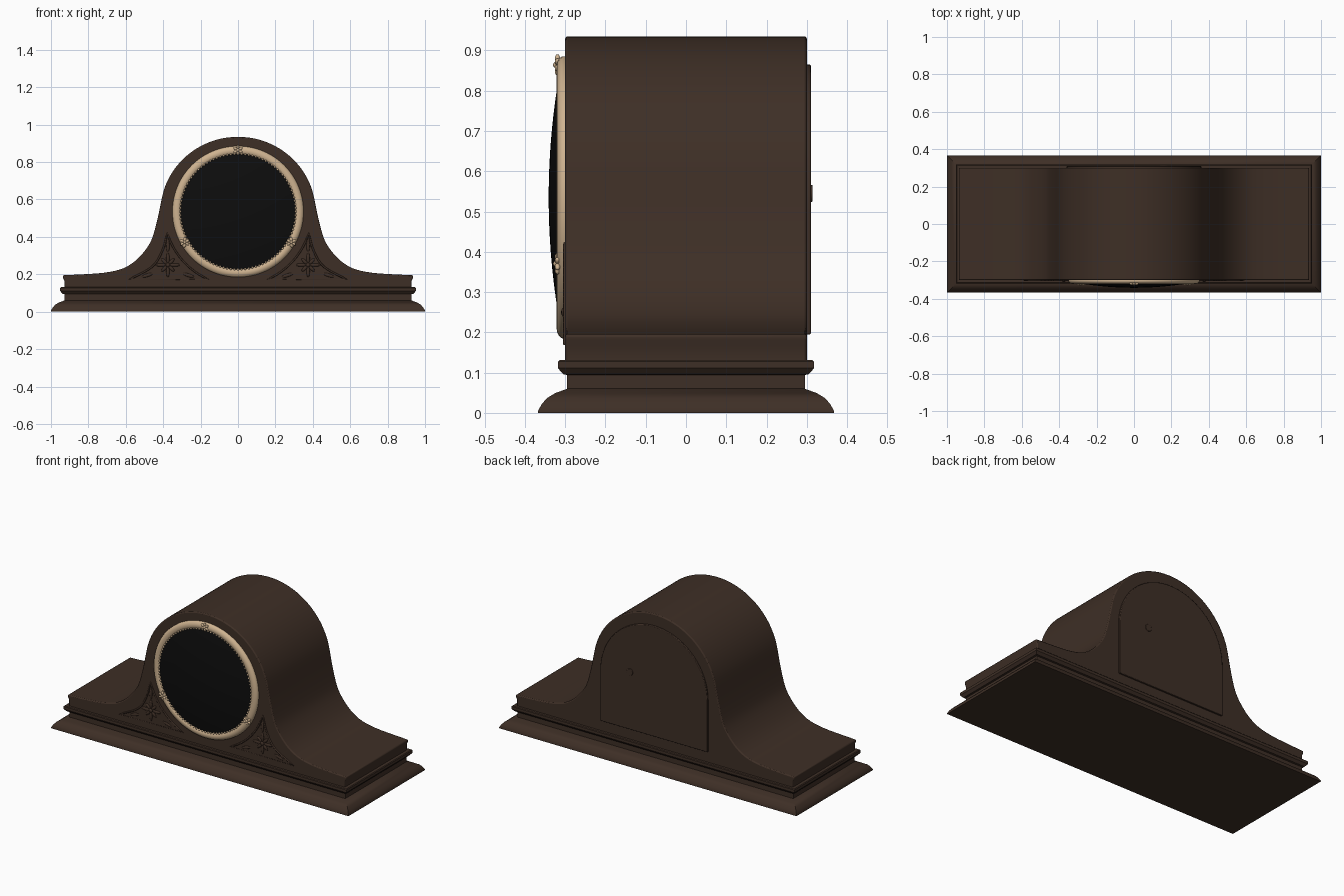
import bpy, bmesh
from math import sin, cos, pi, radians, atan2
from mathutils import Matrix, Vector

if "Cube" in bpy.data.objects:
    bpy.data.objects.remove(bpy.data.objects["Cube"])


def material(name, color):
    m = bpy.data.materials.new(name)
    m.use_nodes = True
    m.diffuse_color = (*color, 1)
    m.node_tree.nodes["Principled BSDF"].inputs["Base Color"].default_value = (*color, 1)
    return m


wood = material("dark wood", (0.048, 0.028, 0.019))
brass = material("pale brass", (0.62, 0.45, 0.28))
glass = material("black glass", (0.004, 0.004, 0.004))


def finish(name, bm, mat, bevel=0, angle=35):
    bmesh.ops.recalc_face_normals(bm, faces=bm.faces[:])
    mesh = bpy.data.meshes.new(name)
    bm.to_mesh(mesh)
    bm.free()
    mesh.materials.append(mat)
    ob = bpy.data.objects.new(name, mesh)
    bpy.context.collection.objects.link(ob)
    bpy.ops.object.select_all(action='DESELECT')
    ob.select_set(True)
    bpy.context.view_layer.objects.active = ob
    bpy.ops.object.shade_smooth_by_angle(angle=radians(angle))
    if bevel:
        mod = ob.modifiers.new("soft edges", 'BEVEL')
        mod.width, mod.segments = bevel, 2
        mod.limit_method, mod.angle_limit = 'ANGLE', radians(40)
    return ob


def spline(pts, steps):
    """Smooth path through the points."""
    v = [Vector(p) for p in pts]
    v = [2 * v[0] - v[1]] + v + [2 * v[-1] - v[-2]]
    out = []
    for a, b, c, d in zip(v, v[1:], v[2:], v[3:]):
        for i in range(steps):
            t = i / steps
            out.append(0.5 * (2 * b + (c - a) * t + (2 * a - 5 * b + 4 * c - d) * t * t
                              + (3 * b - a - 3 * c + d) * t ** 3))
    return out + [v[-2]]


def prism(name, pts, y0, y1, mat, bevel):
    """Extrude an (x, z) outline along y."""
    bm = bmesh.new()
    face = bm.faces.new([bm.verts.new((x, y0, z)) for x, z in pts])
    new = bmesh.ops.extrude_face_region(bm, geom=[face])["geom"]
    bmesh.ops.translate(bm, vec=(0, y1 - y0, 0),
                        verts=[g for g in new if isinstance(g, bmesh.types.BMVert)])
    return finish(name, bm, mat, bevel)


def lathe(name, profile, mat, steps=96):
    """Spin an (r, y) profile around the dial axis."""
    bm = bmesh.new()
    vs = [bm.verts.new((r, y, DIAL_Z)) for r, y in profile]
    es = [bm.edges.new(p) for p in zip(vs, vs[1:])]
    bmesh.ops.spin(bm, geom=vs + es, cent=(0, 0, DIAL_Z), axis=(0, 1, 0),
                   angle=2 * pi, steps=steps)
    bmesh.ops.remove_doubles(bm, verts=bm.verts[:], dist=0.0005)
    return finish(name, bm, mat, angle=50)


def ellipsoid(bm, x, y, z, size, turn=0, seg=12):
    bmesh.ops.create_uvsphere(bm, u_segments=seg, v_segments=seg // 2 + 1, radius=1,
                              matrix=Matrix.Translation((x, y, z))
                              @ Matrix.Rotation(turn, 4, 'Y') @ Matrix.Diagonal((*size, 1)))


DIAL_Z = 0.535

# Case: round hump flaring out into low shoulders
flare = [(0.425, 0.52), (0.45, 0.42), (0.475, 0.36), (0.52, 0.3), (0.57, 0.256),
         (0.63, 0.226), (0.72, 0.208), (0.83, 0.2), (0.936, 0.195)]
hump = [(0.415 * cos(radians(a)), 0.53 + 0.405 * sin(radians(a))) for a in range(90, 9, -8)]
half = [tuple(p) for p in spline(hump + flare, 3)]
half += [(0.936, 0.182), (0.928, 0.165), (0.928, 0.125)]
prism("case", half + [(-x, z) for x, z in half[:0:-1]], -0.3, 0.3, wood, 0.006)

# Plinth: stacked rectangular mouldings, (half depth, height)
steps = [(0.367, 0), (0.367, 0.006), (0.358, 0.022), (0.345, 0.037), (0.325, 0.049),
         (0.295, 0.06), (0.295, 0.094), (0.305, 0.096), (0.318, 0.111), (0.318, 0.127),
         (0.314, 0.131), (0.29, 0.131)]
bm = bmesh.new()
rings = [[bm.verts.new((sx * (h + 0.633), sy * h, z))
          for sx, sy in ((-1, -1), (1, -1), (1, 1), (-1, 1))] for h, z in steps]
for a, b in zip(rings, rings[1:]):
    for i in range(4):
        j = (i + 1) % 4
        bm.faces.new((a[i], a[j], b[j], b[i]))
bm.faces.new(rings[0])
bm.faces.new(rings[-1])
finish("plinth", bm, wood)

# Dial bezel, beaded inner edge and domed glass
lathe("bezel", spline([(0.35, -0.295), (0.35, -0.308), (0.341, -0.317), (0.328, -0.321),
                       (0.314, -0.318), (0.307, -0.31), (0.306, -0.295)], 2), brass)
lathe("dial_glass", [(0.309 * i / 12, -0.341 + 0.027 * (i / 12) ** 2) for i in range(13)], glass)
bm = bmesh.new()
for i in range(100):
    a = 2 * pi * i / 100
    ellipsoid(bm, 0.309 * cos(a), -0.315, DIAL_Z + 0.309 * sin(a), (0.006, 0.006, 0.006), 0, 8)
finish("bezel_beads", bm, brass, angle=60)

# Three small blossoms on the bezel
for name, deg in (("top", 90), ("left", -30), ("right", 210)):
    a = radians(deg)
    x, z = 0.329 * cos(a), DIAL_Z + 0.329 * sin(a)
    bm = bmesh.new()
    ellipsoid(bm, x, -0.322, z, (0.008, 0.008, 0.008))
    for k in range(6):
        t = a + k * pi / 3
        ellipsoid(bm, x + 0.015 * cos(t), -0.319, z + 0.015 * sin(t), (0.012, 0.007, 0.007), -t)
    finish("bezel_blossom_" + name, bm, brass, angle=60)

# Carved corner panels: curved triangular trim with a flower inside
start, end = atan2(-0.365, 0.16), atan2(-0.115, 0.375)
inner = [(0.395 * cos(start + (end - start) * i / 12),
          DIAL_Z + 0.395 * sin(start + (end - start) * i / 12)) for i in range(13)]
outer = [tuple(p) for p in spline([inner[-1], (0.405, 0.325), (0.46, 0.24), (0.585, 0.17)], 5)]
for side, s in (("left", 1), ("right", -1)):
    cu = bpy.data.curves.new("panel_trim_" + side, 'CURVE')
    cu.dimensions, cu.bevel_depth, cu.bevel_resolution = '3D', 0.005, 2
    path = inner + outer[1:]
    sp = cu.splines.new('POLY')
    sp.points.add(len(path) - 1)
    sp.use_cyclic_u = True
    for p, (x, z) in zip(sp.points, path):
        p.co = (s * x, -0.3, z, 1)
    cu.materials.append(wood)
    bpy.context.collection.objects.link(bpy.data.objects.new("panel_trim_" + side, cu))

    bm = bmesh.new()
    cx, cz = s * 0.375, 0.25
    ellipsoid(bm, cx, -0.302, cz, (0.012, 0.008, 0.012))
    for k in range(8):
        t = pi / 2 + k * pi / 4
        size = 0.03 if k % 2 == 0 else 0.022
        ellipsoid(bm, cx + 1.2 * size * cos(t), -0.3, cz + 1.2 * size * sin(t),
                  (size, 0.006, 0.009), -t)
    for dx, dz, t in ((0, 0.1, pi / 2), (0.11, -0.055, -0.3), (-0.11, -0.055, pi + 0.3)):
        ellipsoid(bm, cx + dx, -0.3, cz + dz, (0.032, 0.005, 0.009), -t)
    finish("panel_flower_" + side, bm, wood, angle=60)

# Arched back door with a small round knob
arch = [(0.36 * cos(pi * i / 40), 0.505 + 0.36 * sin(pi * i / 40)) for i in range(41)]
prism("back_door", [(0.36, 0.195)] + arch + [(-0.36, 0.195)], 0.295, 0.31, wood, 0.003)
knob = [(0.16 + 0.021 * cos(pi * i / 12), 0.545 + 0.021 * sin(pi * i / 12)) for i in range(24)]
prism("door_knob", knob, 0.305, 0.314, wood, 0.002)
